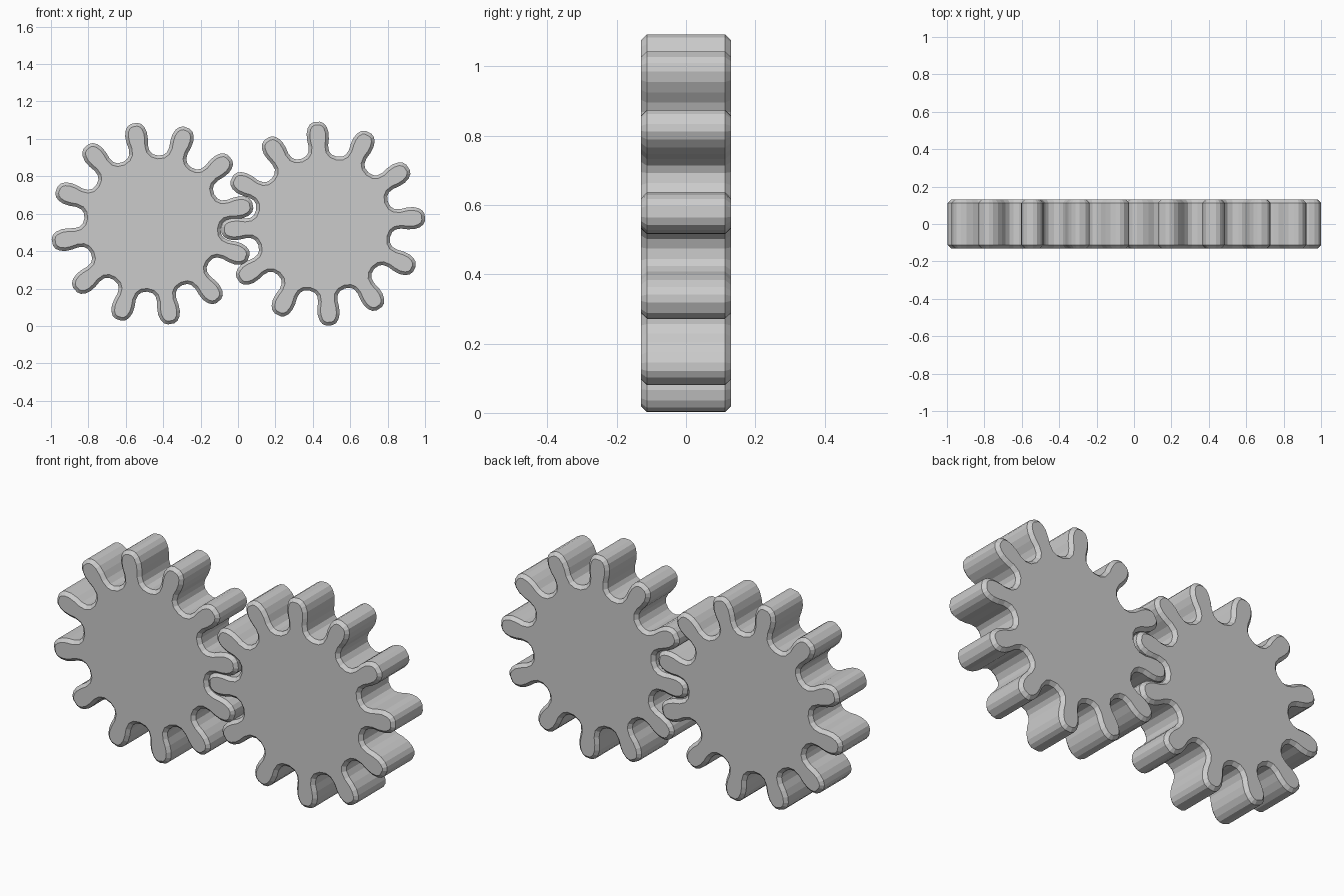
import bpy
import bmesh
from math import sin, cos, radians, atan2, hypot, pi
from mathutils import Vector

cube = bpy.data.objects.get("Cube")
if cube:
    bpy.data.objects.remove(cube, do_unlink=True)

# Plain grey for both gears
grey = bpy.data.materials.new("plain grey")
grey.use_nodes = True
colour = (0.6, 0.6, 0.6, 1)
grey.diffuse_color = colour
grey.node_tree.nodes["Principled BSDF"].inputs["Base Color"].default_value = colour

TEETH = 12
HALF_DEPTH = 0.13
CENTRE_Z = 0.547
BEVEL = 0.017

# Half of one rounded tooth: radius along the tooth, half width across it
HALF_TOOTH = [(0.366, 0.068), (0.385, 0.055), (0.415, 0.052), (0.45, 0.058),
              (0.485, 0.059), (0.515, 0.051), (0.535, 0.037), (0.545, 0.017)]


def gear_outline(phase):
    """Outline of a gear, one tooth after another, with a shallow root between."""
    tooth = [(r, -w) for r, w in HALF_TOOTH] + [(r, w) for r, w in reversed(HALF_TOOTH)]
    points = []
    for i in range(TEETH):
        turn = radians(phase) + i * 2 * pi / TEETH
        for r, w in tooth:
            a = turn + atan2(w, r)
            points.append((hypot(r, w) * cos(a), hypot(r, w) * sin(a)))
        root = turn + pi / TEETH
        points.append((0.365 * cos(root), 0.365 * sin(root)))
    return points


def make_gear(name, centre_x, phase):
    """Solid toothed disc with chamfered front and back rims."""
    bm = bmesh.new()
    verts = [bm.verts.new((x, -HALF_DEPTH, z)) for x, z in gear_outline(phase)]
    front = bm.faces.new(verts)
    result = bmesh.ops.extrude_face_region(bm, geom=[front], use_keep_orig=True)
    moved = [g for g in result["geom"] if isinstance(g, bmesh.types.BMVert)]
    bmesh.ops.translate(bm, verts=moved, vec=Vector((0, 2 * HALF_DEPTH, 0)))
    bmesh.ops.recalc_face_normals(bm, faces=bm.faces[:])
    rims = [e for e in bm.edges if abs(e.verts[0].co.y - e.verts[1].co.y) < 0.01]
    bmesh.ops.bevel(bm, geom=rims, offset=BEVEL, segments=1, affect="EDGES")
    mesh = bpy.data.meshes.new(name)
    bm.to_mesh(mesh)
    bm.free()
    mesh.materials.append(grey)
    gear = bpy.data.objects.new(name, mesh)
    gear.location = (centre_x, 0, CENTRE_Z)
    bpy.context.collection.objects.link(gear)
    return gear


# Two meshing gears side by side
make_gear("right_gear", -0.457, 10.5)
make_gear("left_gear", 0.455, 3.5)
